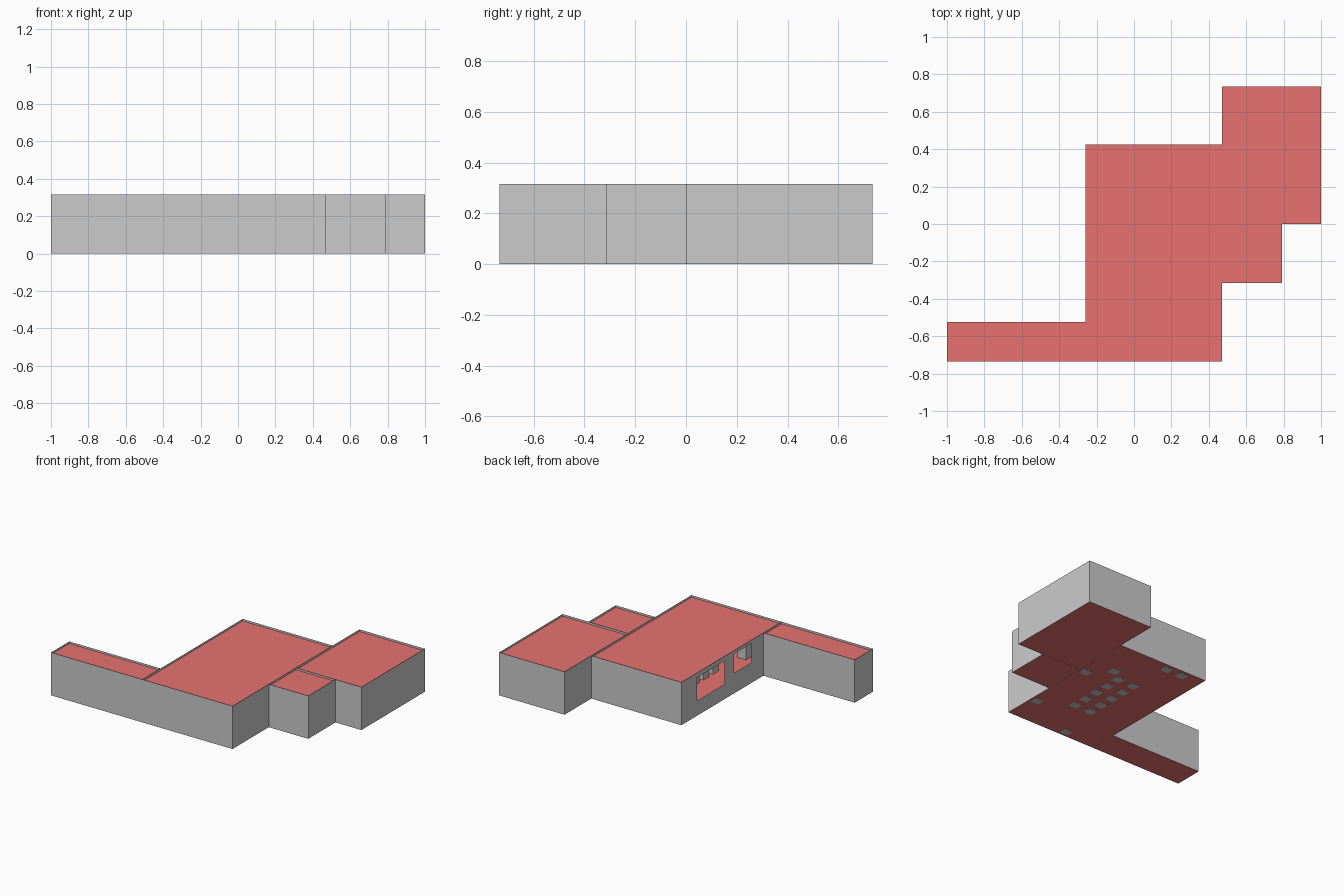
import bpy, bmesh

if "Cube" in bpy.data.objects:
    bpy.data.objects.remove(bpy.data.objects["Cube"])

H, ROOF_Z = 0.315, 0.30

red = bpy.data.materials.new("red_slab")
red.diffuse_color = (0.8, 0.17, 0.16, 1)
red.use_nodes = True
red.node_tree.nodes["Principled BSDF"].inputs["Base Color"].default_value = red.diffuse_color


def mesh_object(name, quads, mat=None):
    bm = bmesh.new()
    for q in quads:
        bm.faces.new([bm.verts.new(p) for p in q])
    bmesh.ops.remove_doubles(bm, verts=bm.verts, dist=1e-4)
    me = bpy.data.meshes.new(name)
    bm.to_mesh(me)
    bm.free()
    ob = bpy.data.objects.new(name, me)
    bpy.context.collection.objects.link(ob)
    if mat:
        me.materials.append(mat)
    return ob


def wall(a, b, openings=()):
    """Thin wall from a to b; openings are (start, end, sill, head) along its length."""
    length = ((b[0] - a[0]) ** 2 + (b[1] - a[1]) ** 2) ** 0.5
    quads = []

    def panel(s0, s1, z0, z1):
        p, q = [(a[0] + (b[0] - a[0]) * s / length,
                 a[1] + (b[1] - a[1]) * s / length) for s in (s0, s1)]
        quads.append([(*p, z0), (*q, z0), (*q, z1), (*p, z1)])

    s = 0
    for s0, s1, sill, head in openings:
        panel(s, s0, 0, H)
        panel(s0, s1, 0, sill)
        panel(s0, s1, head, H)
        s = s1
    panel(s, length, 0, H)
    return quads


def slab(x0, y0, x1, y1, z, up):
    q = [(x0, y0, z), (x1, y0, z), (x1, y1, z), (x0, y1, z)]
    return q if up else q[::-1]


# footprint of each wing: x0, y0, x1, y1
wings = {
    "main_hall": (-0.26, -0.735, 0.47, 0.425),
    "side_corridor": (-1.0, -0.735, -0.26, -0.525),
    "back_wing": (0.47, 0.0, 1.0, 0.735),
    "small_wing": (0.47, -0.315, 0.79, 0.0),
}
for name, r in wings.items():
    mesh_object(name + "_roof", [slab(*r, ROOF_Z, True)], red)
    mesh_object(name + "_floor", [slab(*r, 0.001, False)], red)

# main hall walls, with two window openings on the left side
x0, y0, x1, y1 = wings["main_hall"]
windows = [(0.18, 0.50, 0.11, 0.28), (0.61, 0.81, 0.15, 0.29)]
mesh_object("main_hall_walls",
            wall((x0, y0), (x1, y0)) + wall((x1, y0), (x1, y1))
            + wall((x1, y1), (x0, y1)) + wall((x0, y1), (x0, y0), windows))

# outer walls of the other wings follow open paths
paths = {
    "side_corridor_walls": [(-0.26, -0.525), (-1, -0.525), (-1, -0.735), (-0.26, -0.735)],
    "back_wing_walls": [(0.47, 0), (1, 0), (1, 0.735), (0.47, 0.735), (0.47, 0.425)],
    "small_wing_walls": [(0.47, -0.315), (0.79, -0.315), (0.79, 0)],
}
for name, pts in paths.items():
    mesh_object(name, [q for a, b in zip(pts, pts[1:]) for q in wall(a, b)])


# furniture inside the hall
def box(name, x, y, w, d, h):
    bpy.ops.mesh.primitive_cube_add(size=1, location=(x, y, h / 2))
    ob = bpy.context.object
    ob.name = name
    ob.scale = (w, d, h)


for i in range(2):
    for j in range(5):
        box("table", 0.06 + 0.13 * i, -0.38 + 0.11 * j, 0.07, 0.06, 0.06)
for x, y in [(-0.1, 0.37), (0.03, 0.37), (0.42, -0.5), (0.42, 0.0),
             (0.01, -0.69), (0.28, 0.13)]:
    box("cabinet", x, y, 0.07, 0.06, 0.1)
